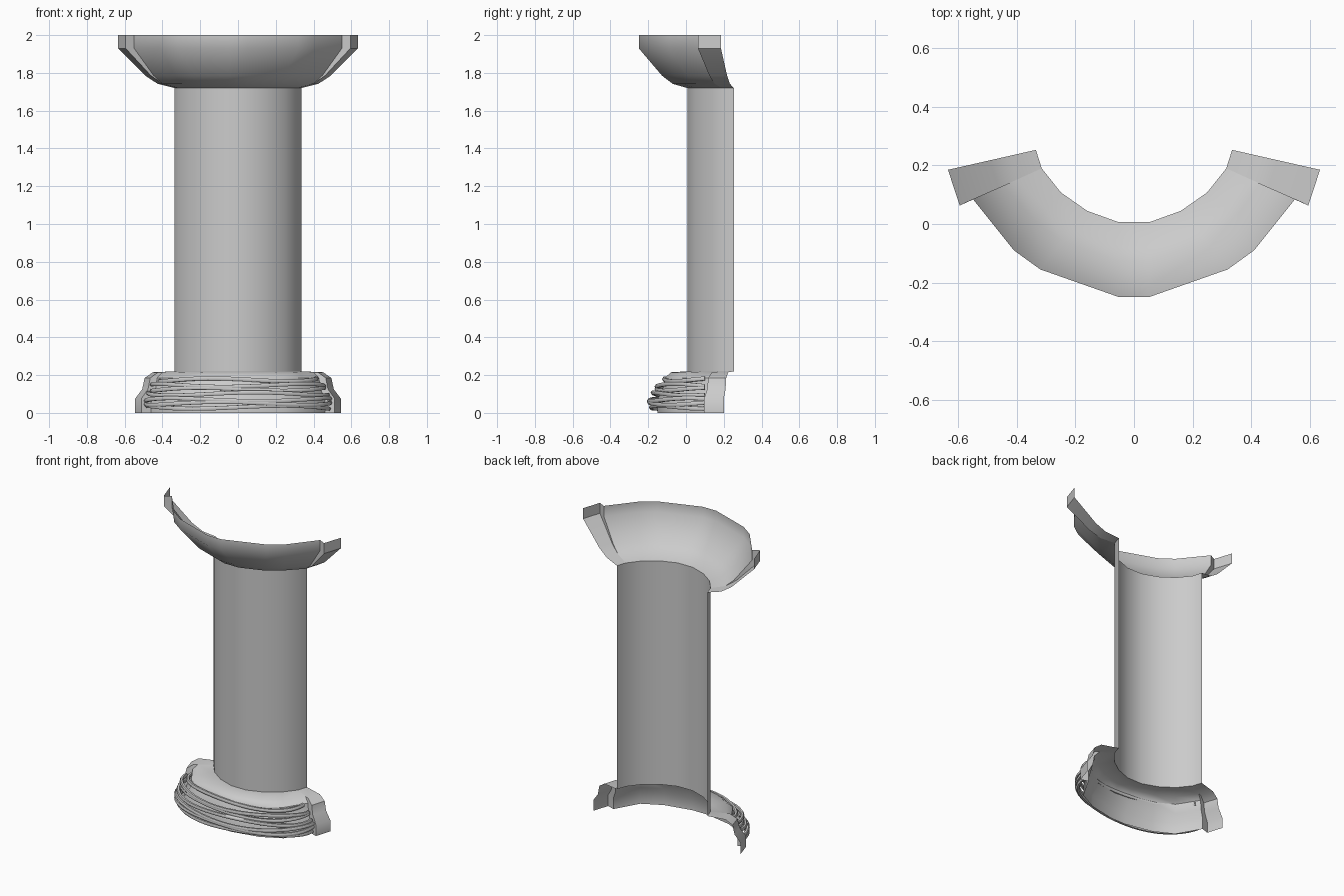
import bpy, math

if "Cube" in bpy.data.objects:
    bpy.data.objects.remove(bpy.data.objects["Cube"])

# Right half of the open shaft section, from the centre outwards
SHAFT = [(0.055, 0.007), (0.16, 0.045), (0.25, 0.108), (0.315, 0.19), (0.335, 0.253)]


def finish(ob, angle=40):
    bpy.ops.object.select_all(action='DESELECT')
    ob.select_set(True)
    bpy.context.view_layer.objects.active = ob
    bpy.ops.object.shade_smooth_by_angle(angle=math.radians(angle))


def sheet(name, columns):
    """Open surface through vertical columns, mirrored to the left side."""
    left = [[(-x, y, z) for x, y, z in c] for c in reversed(columns)]
    cols = left + columns
    n = len(cols[0])
    verts = [p for c in cols for p in c]
    faces = [(c * n + r, (c + 1) * n + r, (c + 1) * n + r + 1, c * n + r + 1)
             for c in range(len(cols) - 1) for r in range(n - 1)]
    me = bpy.data.meshes.new(name)
    me.from_pydata(verts, [], faces)
    me.validate()
    ob = bpy.data.objects.new(name, me)
    bpy.context.collection.objects.link(ob)
    finish(ob)
    return ob


def flare(name, rim, end_rim, profile, split):
    """Flared collar joining the shaft to a rim, with a raised strip at each end.
    profile: (outward fraction, z) upwards; split: fraction where the strip rises."""
    def lerp(a, b, t):
        return (a[0] + (b[0] - a[0]) * t, a[1] + (b[1] - a[1]) * t)

    def column(a, b):
        return [(*lerp(a, b, s), z) for s, z in profile]

    cols = [column(a, b) for a, b in zip(SHAFT[:3], rim[:3])]
    start = lerp(SHAFT[3], end_rim[0], split)
    inner = []
    for s, z in profile:
        if s <= split:
            p = lerp(SHAFT[3], end_rim[0], s)
        else:
            p = lerp(start, rim[3], (s - split) / (1 - split))
        inner.append((*p, z))
    cols += [inner, column(SHAFT[3], end_rim[0]), column(SHAFT[4], end_rim[1])]
    return sheet(name, cols)


# Half-round shaft
sheet("column_shaft", [[(x, y, 0.22), (x, y, 1.72)] for x, y in SHAFT])

# Wide flared top
flare("column_top",
      [(0.05, -0.25), (0.32, -0.155), (0.41, -0.09), (0.55, 0.085)],
      [(0.595, 0.063), (0.635, 0.185)],
      [(0, 1.72), (0.3, 1.742), (0.52, 1.785), (1, 1.93), (1, 2.0)], 0.3)

# Stepped base
flare("column_base",
      [(0.055, -0.15), (0.24, -0.112), (0.37, -0.045), (0.46, 0.112)],
      [(0.512, 0.095), (0.545, 0.2)],
      [(1, 0), (1, 0.075), (0.82, 0.125), (0.76, 0.185), (0.55, 0.215), (0, 0.22)], 0.2)

# Wavy strands wound around the base: (z, half width, front y, phase)
strands = [(0.030, 0.480, -0.185, 0.0), (0.050, 0.487, -0.195, 2.1),
           (0.070, 0.487, -0.195, 4.0), (0.100, 0.475, -0.175, 1.0),
           (0.125, 0.455, -0.155, 3.0), (0.146, 0.455, -0.155, 5.2),
           (0.175, 0.415, -0.115, 2.6)]
for i, (z, half, front, phase) in enumerate(strands):
    cu = bpy.data.curves.new(f"base_strand_{i + 1}", 'CURVE')
    cu.dimensions = '3D'
    cu.bevel_depth = 0.012
    cu.bevel_resolution = 1
    cu.use_fill_caps = True
    sp = cu.splines.new('POLY')
    n = 25
    sp.points.add(n - 1)
    for k in range(n):
        a = math.pi * (k / (n - 1) - 0.5)
        x = half * math.sin(a)
        y = 0.1 + (front - 0.1) * math.cos(a)
        sp.points[k].co = (x, y, z + 0.008 * math.sin(3 * a + phase), 1)
    ob = bpy.data.objects.new(cu.name, cu)
    bpy.context.collection.objects.link(ob)
    bpy.ops.object.select_all(action='DESELECT')
    ob.select_set(True)
    bpy.context.view_layer.objects.active = ob
    bpy.ops.object.convert(target='MESH')
    finish(bpy.context.view_layer.objects.active, 60)
